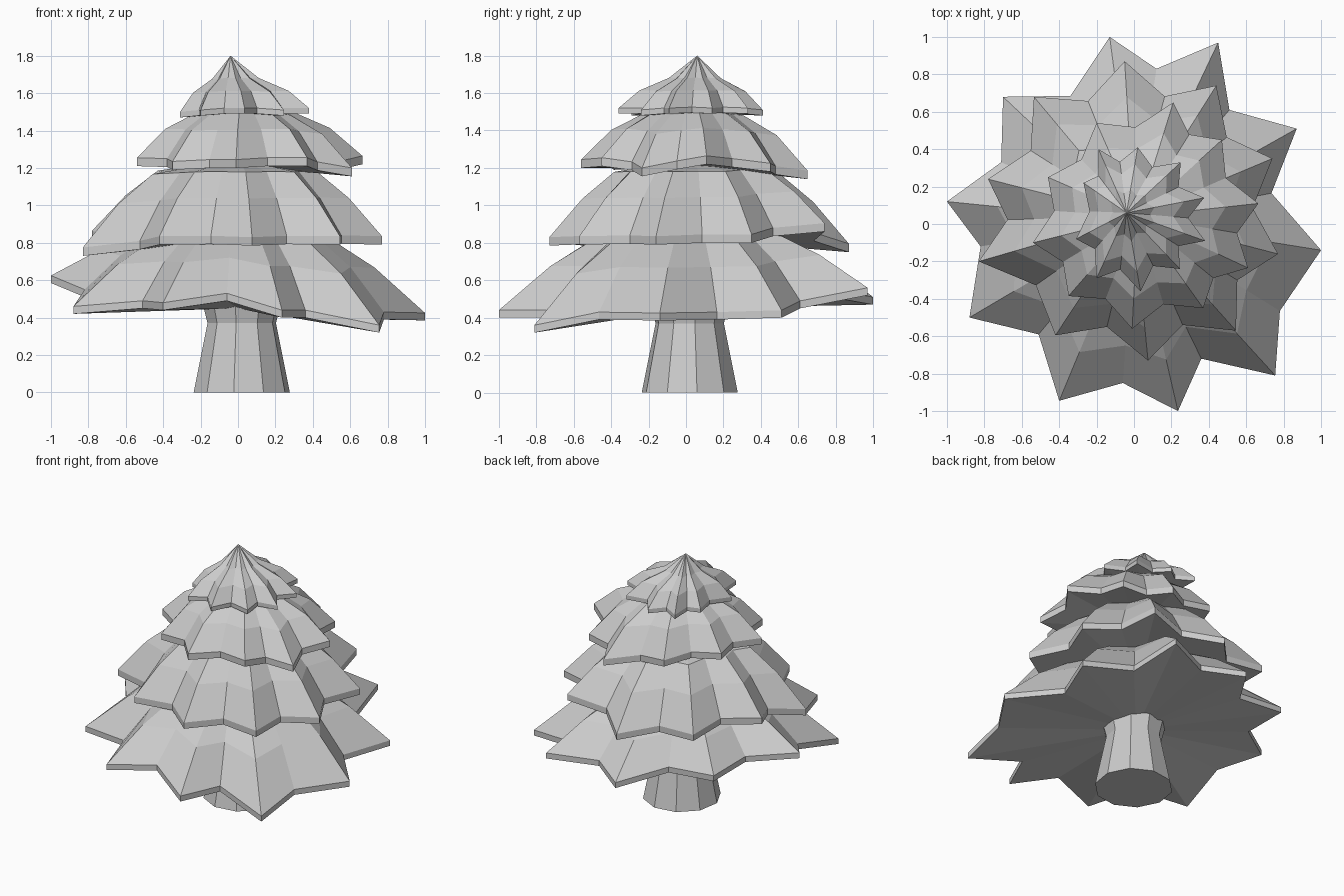
import bpy, bmesh
from math import cos, sin, pi
from mathutils import Vector

if "Cube" in bpy.data.objects:
    bpy.data.objects.remove(bpy.data.objects["Cube"])


def make_object(name, rings, bottom, top):
    """Skin a stack of equal-sized rings and close both ends with fans."""
    bm = bmesh.new()
    loops = [[bm.verts.new(p) for p in r] for r in rings]
    n = len(loops[0])
    lo, hi = bm.verts.new(bottom), bm.verts.new(top)
    for a, b in zip(loops, loops[1:]):
        for i in range(n):
            j = (i + 1) % n
            bm.faces.new((a[i], a[j], b[j], b[i]))
    for i in range(n):
        j = (i + 1) % n
        bm.faces.new((loops[0][j], loops[0][i], lo))
        bm.faces.new((loops[-1][i], loops[-1][j], hi))
    bmesh.ops.recalc_face_normals(bm, faces=bm.faces)
    me = bpy.data.meshes.new(name)
    bm.to_mesh(me)
    bm.free()
    ob = bpy.data.objects.new(name, me)
    bpy.context.collection.objects.link(ob)


def branch_tier(name, tips, notch, profile, apex, under, rim=0.04, valleys=None):
    """Star-shaped tier. profile rows: tip fraction, valley fraction, z, droop kept."""
    tips = [Vector(t) for t in tips]
    n = len(tips)
    mean = sum((t.z for t in tips)) / n
    c = Vector((apex[0], apex[1], 0))
    edge = []
    for i, t in enumerate(tips):
        m = (t + tips[(i + 1) % n]) / 2
        v = c + (m - c) * notch
        v.z = m.z + 0.005
        edge += [t, Vector(valleys[i]) if valleys else v]
    rings = [edge, [p + Vector((0, 0, rim)) for p in edge]]
    for ft, fv, z, keep in profile:
        ring = []
        for i, p in enumerate(edge):
            q = c + (p - c) * (fv if i % 2 else ft)
            q.z = z + keep * (p.z - mean)
            ring.append(q)
        rings.append(ring)
    make_object(name, rings, (c.x, c.y, under), apex)


# Trunk: ten sides, tapering with a flare under the branches
def trunk_ring(r, z):
    return [Vector((0.02 + r * cos(i * pi / 5 + 0.15),
                    0.02 + r * sin(i * pi / 5 + 0.15), z)) for i in range(10)]


make_object("trunk", [trunk_ring(0.26, 0), trunk_ring(0.185, 0.37), trunk_ring(0.21, 0.47)],
            (0.02, 0.02, 0), (0.02, 0.02, 0.5))

# Four branch tiers, tips listed clockwise from the back
branch_tier("lowest_branches",
            [(-.13, 1.0, .47), (.45, .97, .52), (.87, .51, .40), (1.0, -.14, .385), (.755, -.81, .32),
             (.235, -1.0, .40), (-.40, -.945, .44), (-.88, -.50, .42), (-1.0, .12, .585), (-.70, .68, .55)],
            .84, [(.73, .77, .70, .5), (.5, .56, .83, .2)], (0, .02, .95), .45,
            valleys=[(.12, .83, .50), (.51, .61, .45), (.735, .165, .39), (.78, -.465, .39), (.36, -.72, .40),
                     (-.06, -.85, .49), (-.51, -.59, .45), (-.82, -.12, .51), (-.71, .33, .56), (-.34, .685, .52)])

branch_tier("lower_middle_branches",
            [(-.05, .87, .75), (.44, .74, .86), (.74, .35, .80), (.77, -.16, .79), (.545, -.57, .79),
             (.075, -.73, .785), (-.42, -.595, .79), (-.83, -.20, .73), (-.78, .24, .82), (-.535, .68, .80)],
            .84, [(.77, .79, 1.04, .5), (.55, .59, 1.18, .2)], (0, .04, 1.25), .82, .045)

branch_tier("upper_middle_branches",
            [(.21, .65, 1.14), (.47, .45, 1.18), (.665, .11, 1.22), (.61, -.235, 1.155), (.37, -.45, 1.21),
             (-.01, -.56, 1.20), (-.35, -.385, 1.19), (-.54, -.10, 1.21), (-.46, .25, 1.21), (-.20, .54, 1.20)],
            .86, [(.73, .75, 1.40, .5), (.44, .48, 1.49, .2)], (.02, .04, 1.55), 1.21, .045)

branch_tier("top_branches",
            [(.02, .41, 1.48), (.25, .33, 1.49), (.375, .14, 1.49), (.38, -.09, 1.49), (.245, -.24, 1.48),
             (.035, -.36, 1.49), (-.20, -.29, 1.48), (-.31, -.08, 1.47), (-.27, .22, 1.49), (-.19, .40, 1.49)],
            .79, [(.74, .76, 1.61, .5), (.36, .38, 1.68, .2)], (-.04, .06, 1.8), 1.49, .03)
